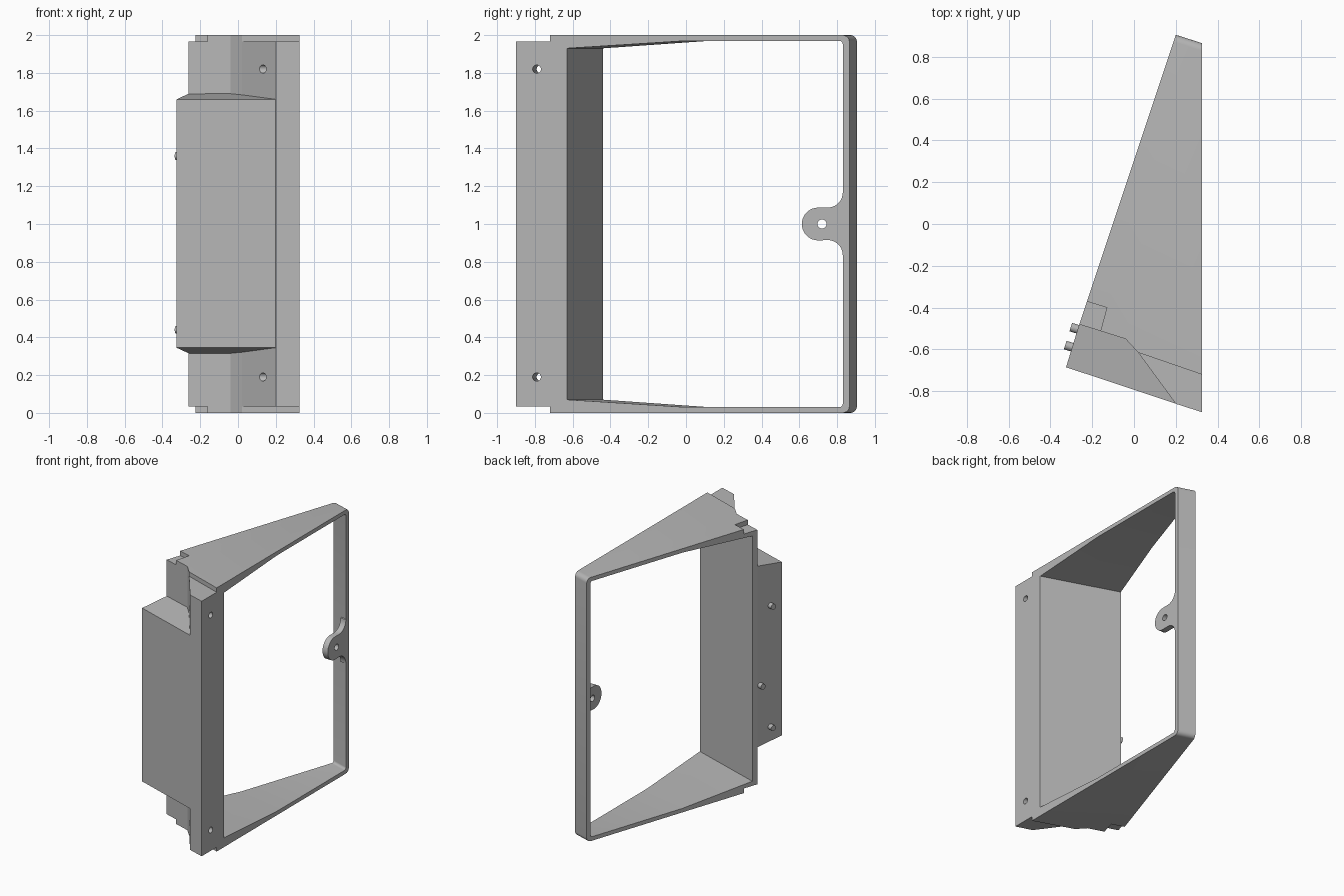
import bpy, bmesh, math
from mathutils import Vector

if "Cube" in bpy.data.objects:
    bpy.data.objects.remove(bpy.data.objects["Cube"])

grey = bpy.data.materials.new("plain grey")
grey.use_nodes = True
colour = (0.47, 0.47, 0.47, 1)
grey.diffuse_color = colour
grey.node_tree.nodes["Principled BSDF"].inputs["Base Color"].default_value = colour

SLANT = -0.332          # y change per x along the slanted walls
SIDE_X = 0.325          # flat side of the bracket


def loft(name, start, end, bevel=0, bevel_test=None):
    """Solid between two matching outlines, with optional rounded edges."""
    bm = bmesh.new()
    a = [bm.verts.new(p) for p in start]
    b = [bm.verts.new(p) for p in end]
    bm.faces.new(a[::-1])
    bm.faces.new(b)
    for i in range(len(a)):
        j = (i + 1) % len(a)
        bm.faces.new((a[i], a[j], b[j], b[i]))
    if bevel:
        edges = [e for e in bm.edges if bevel_test(e)]
        bmesh.ops.bevel(bm, geom=edges, offset=bevel, segments=5,
                        profile=0.5, affect='EDGES')
    bmesh.ops.recalc_face_normals(bm, faces=bm.faces)
    mesh = bpy.data.meshes.new(name)
    bm.to_mesh(mesh)
    bm.free()
    mesh.materials.append(grey)
    obj = bpy.data.objects.new(name, mesh)
    bpy.context.collection.objects.link(obj)
    return obj


def upright(name, outline, low, high, **kw):
    return loft(name, [(x, y, low) for x, y in outline],
                [(x, y, high) for x, y in outline], **kw)


def sheared(name, outline, x0, x1, slope=SLANT, **kw):
    """Extrude a y-z outline along x, shifting y by the slope."""
    return loft(name, *[[(x, y + slope * (x - SIDE_X), z) for y, z in outline]
                        for x in (x0, x1)], **kw)


def circle(cy, cz, r, n=20):
    return [(cy + r * math.cos(2 * math.pi * i / n),
             cz + r * math.sin(2 * math.pi * i / n)) for i in range(n)]


def cut(obj, cutter):
    cutter.hide_render = True
    mod = obj.modifiers.new("cut", 'BOOLEAN')
    mod.operation = 'DIFFERENCE'
    mod.solver = 'EXACT'
    mod.object = cutter
    bpy.context.view_layer.objects.active = obj
    bpy.ops.object.modifier_apply(modifier=mod.name)
    bpy.data.objects.remove(cutter)


def rear_corner(e):
    return all(v.co.y > 0.7 for v in e.verts) and \
        abs(e.verts[0].co.z - e.verts[1].co.z) < 0.01 and \
        abs(e.verts[0].co.y - e.verts[1].co.y) < 0.5


# Wedge frame, with its rear corners rounded
shoulder, elbow, back_foot = (0.02, -0.615), (-0.04, -0.55), (-0.262, -0.48)
frame = upright("wedge_frame",
                [(0.2, 0.905), (SIDE_X, 0.865), (SIDE_X, -0.72),
                 shoulder, elbow, back_foot],
                0, 2, bevel=0.035, bevel_test=rear_corner)

# Opening through the frame, narrowing toward the front wall
opening = [(-0.63, 0.07), (0, 0.03), (0.83, 0.03),
           (0.83, 1.97), (0, 1.97), (-0.63, 1.93)]
cut(frame, sheared("opening_cutter", opening, -0.6, 0.6, bevel=0.018,
                   bevel_test=lambda e: abs(e.verts[0].co.x - e.verts[1].co.x) > 1
                   and min(v.co.y for v in e.verts) > 0.6))

# Shallow notches in the top and bottom at the narrow end
for low, high in ((-0.1, 0.035), (1.965, 2.1)):
    cut(frame, upright("notch_cutter",
                       [(-0.26, -0.36), (-0.13, -0.40), (-0.165, -0.53),
                        (-0.31, -0.48)], low, high))

# Full height column along the front edge
column = upright("front_column",
                 [(SIDE_X, -0.72), (SIDE_X, -0.9), (0.2, -0.86), shoulder],
                 0.033, 1.967)
for z in (0.19, 1.82):
    cut(column, sheared("bolt_hole_cutter", circle(-0.79, z, 0.022),
                        -0.1, 0.4, slope=-0.12))

# Front block whose top and bottom flare toward the back
block_outline = [(0.205, -0.861), (-0.325, -0.685), back_foot, elbow, shoulder]


def flare(x, y):
    return 0.13 * (y - (-0.685 + SLANT * (x + 0.325)))


loft("front_block",
     [(x, y, 0.345 - flare(x, y)) for x, y in block_outline],
     [(x, y, 1.66 + flare(x, y)) for x, y in block_outline])

# Locating pegs on the back of the block
along = Vector((0.063, 0.205, 0)).normalized()
out = Vector((-along.y, along.x, 0))
for distance, z in ((0.1, 1.36), (0.19, 0.78), (0.1, 0.44)):
    base = Vector((-0.325, -0.685, z)) + along * distance
    ring = [base + along * a + Vector((0, 0, b)) for a, b in circle(0, 0, 0.021)]
    loft("locating_peg", [p - out * 0.01 for p in ring],
         [p + out * 0.035 for p in ring])

# Fastening lug with flared root on the rear wall
def arc(cy, cz, r, start, stop, n=10):
    return [(cy + r * math.cos(math.radians(start + (stop - start) * i / n)),
             cz + r * math.sin(math.radians(start + (stop - start) * i / n)))
            for i in range(n + 1)]


lug_outline = ([(0.84, 0.83)] + arc(0.75, 0.835, 0.08, 0, 90)
               + arc(0.7, 1.0, 0.087, 270, 90, 16)
               + arc(0.75, 1.167, 0.08, -90, 0) + [(0.84, 1.17)])
lug = sheared("fastening_lug", lug_outline, SIDE_X - 0.045, SIDE_X - 0.001, slope=0)
cut(lug, sheared("lug_hole_cutter", circle(0.72, 1.0, 0.024), 0, 0.5, slope=0))

# Smooth the rounded surfaces, keeping edges sharp
for obj in bpy.context.view_layer.objects:
    obj.select_set(obj.type == 'MESH' and grey.name in obj.data.materials)
bpy.context.view_layer.objects.active = frame
bpy.ops.object.shade_smooth_by_angle(angle=math.radians(25))
